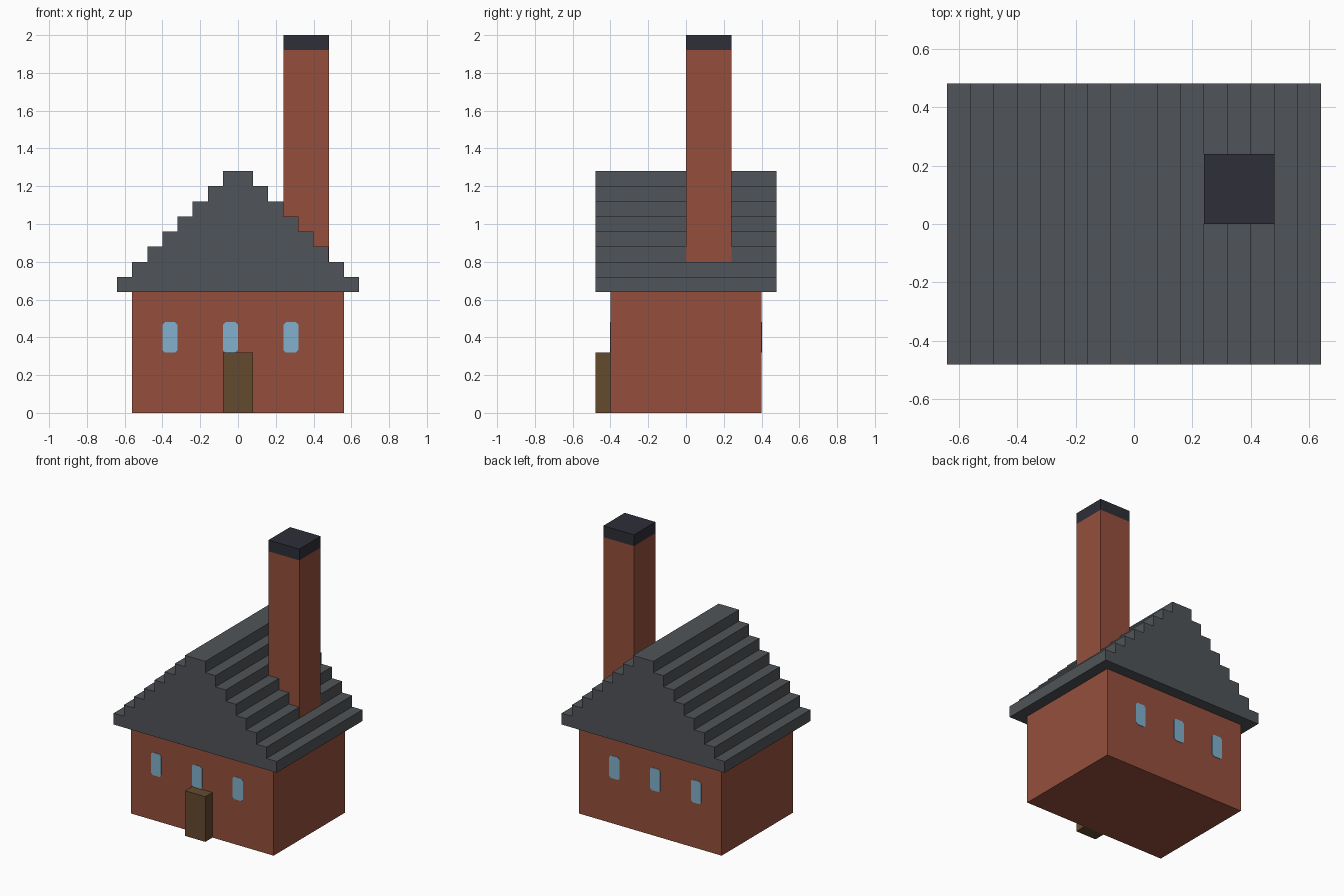
import bpy

if "Cube" in bpy.data.objects:
    bpy.data.objects.remove(bpy.data.objects["Cube"])


def material(name, rgb):
    """Flat material from an sRGB 0-255 colour, stored as linear values."""
    lin = [(c / 255 / 12.92) if c < 11 else ((c / 255 + 0.055) / 1.055) ** 2.4 for c in rgb]
    m = bpy.data.materials.new(name)
    m.diffuse_color = (*lin, 1)
    m.use_nodes = True
    m.node_tree.nodes["Principled BSDF"].inputs["Base Color"].default_value = m.diffuse_color
    return m


BRICK = material("brick red", (149, 79, 60))
SLATE = material("slate grey", (80, 84, 88))
GLASS = material("window blue", (130, 176, 204))
WOOD = material("door brown", (100, 74, 47))
SOOT = material("chimney black", (46, 46, 56))


def prism(name, profile, y0, y1, mat):
    """Extrude an x-z profile (counter-clockwise from the front) from y0 to y1."""
    n = len(profile)
    verts = [(x, y, z) for y in (y0, y1) for x, z in profile]
    faces = [tuple(range(n)), tuple(reversed(range(n, 2 * n)))]
    faces += [(i, i + n, (i + 1) % n + n, (i + 1) % n) for i in range(n)]
    mesh = bpy.data.meshes.new(name)
    mesh.from_pydata(verts, [], faces)
    mesh.materials.append(mat)
    ob = bpy.data.objects.new(name, mesh)
    bpy.context.collection.objects.link(ob)
    return ob


def box(name, x0, x1, y0, y1, z0, z1, mat):
    return prism(name, [(x0, z0), (x1, z0), (x1, z1), (x0, z1)], y0, y1, mat)


# Walls and door
box("walls", -0.56, 0.56, -0.4, 0.4, 0, 0.64, BRICK)
box("door", -0.08, 0.08, -0.48, -0.4, 0, 0.32, WOOD)

# Stepped gable roof: one stair profile, mirrored about x = 0
S = 0.08
right = []
for k in range(8):
    half = 0.64 - S * k
    right += [(half, 0.64 + S * k), (half, 0.64 + S * (k + 1))]
left = [(-x, z) for x, z in reversed(right)]
prism("roof", right + left, -0.48, 0.48, SLATE)

# Chimney (a hair proud of the roof step it is flush with) and its cap
box("chimney", 0.24, 0.481, 0, 0.24, 0.8, 1.92, BRICK)
box("chimney_cap", 0.24, 0.481, 0, 0.24, 1.92, 2.0, SOOT)

# Windows: thin plates with clipped corners, front and back
C = 0.013
for side, y0, y1 in (("front", -0.403, -0.399), ("back", 0.399, 0.403)):
    for i, x in enumerate((-0.40, -0.08, 0.24)):
        a, b, lo, hi = x, x + 0.08, 0.32, 0.48
        outline = [(a + C, lo), (b - C, lo), (b, lo + C), (b, hi - C),
                   (b - C, hi), (a + C, hi), (a, hi - C), (a, lo + C)]
        prism(f"{side}_window_{i + 1}", outline, y0, y1, GLASS)
